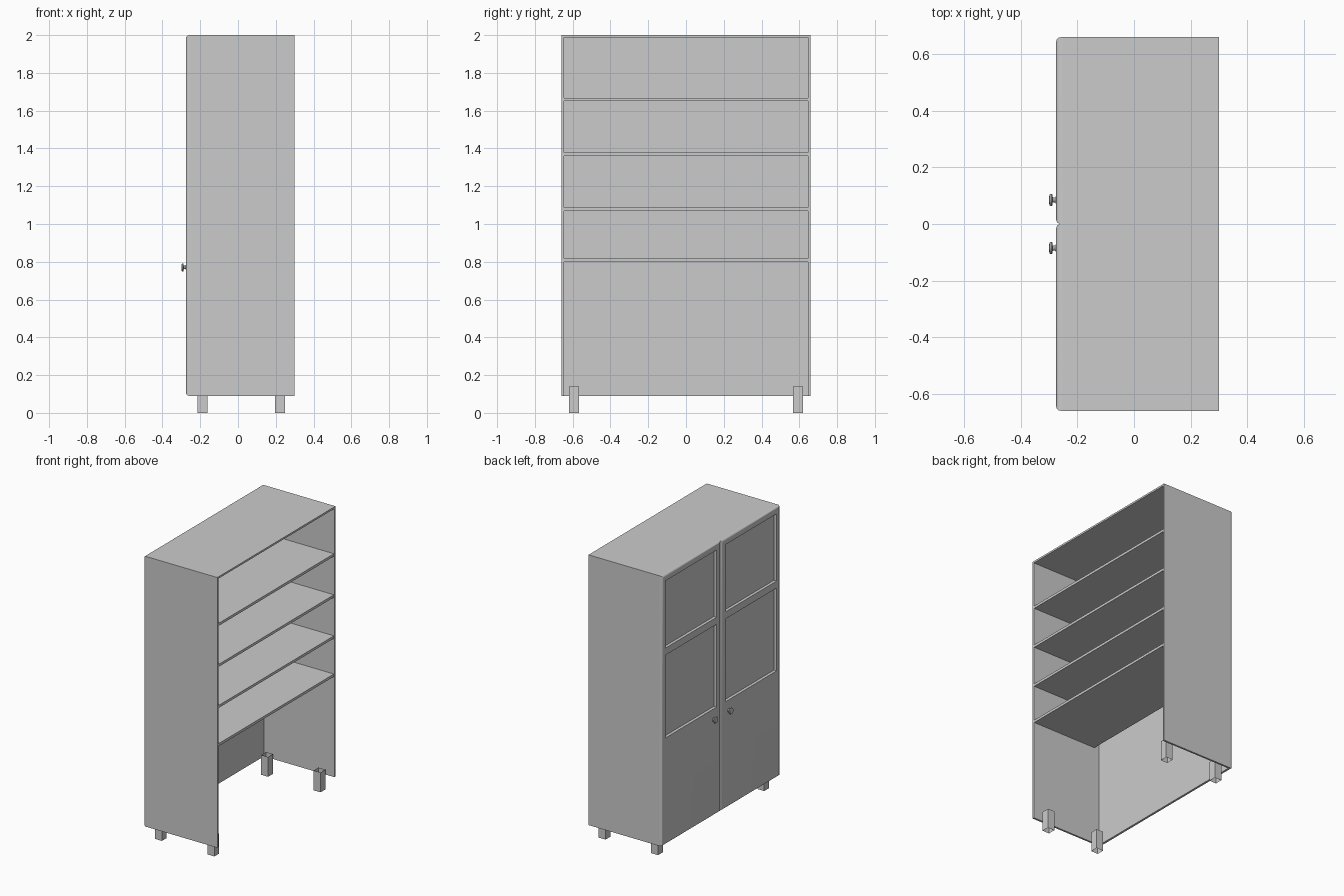
import bpy
import bmesh
from math import cos, sin, pi, radians

cube = bpy.data.objects.get("Cube")
if cube:
    bpy.data.objects.remove(cube, do_unlink=True)

grey = bpy.data.materials.new("plain grey")
grey.use_nodes = True
grey.diffuse_color = (0.6, 0.6, 0.6, 1)
grey.node_tree.nodes["Principled BSDF"].inputs["Base Color"].default_value = (0.6, 0.6, 0.6, 1)

HALF_W, BOTTOM, TOP = 0.66, 0.09, 2.0
FACE, CARCASS, BACK = -0.275, -0.25, 0.3
THICK = 0.013


def finish(name, bm):
    bmesh.ops.recalc_face_normals(bm, faces=bm.faces)
    mesh = bpy.data.meshes.new(name)
    bm.to_mesh(mesh)
    bm.free()
    mesh.materials.append(grey)
    obj = bpy.data.objects.new(name, mesh)
    bpy.context.scene.collection.objects.link(obj)
    return obj


def box_mesh(x, y, z):
    bm = bmesh.new()
    bmesh.ops.create_cube(bm, size=1)
    for v in bm.verts:
        v.co = [a + (b - a) * (c + 0.5) for (a, b), c in zip((x, y, z), v.co)]
    return bm


def box(name, x, y, z):
    return finish(name, box_mesh(x, y, z))


def smooth(obj):
    bpy.ops.object.select_all(action="DESELECT")
    obj.select_set(True)
    bpy.context.view_layer.objects.active = obj
    bpy.ops.object.shade_smooth_by_angle(angle=radians(35))


def door(name, side):
    """Door leaf with a rounded front border and two window openings."""
    bm = box_mesh((FACE, CARCASS), sorted((0, side * HALF_W)), (BOTTOM, TOP))
    rim = [e for e in bm.edges if all(v.co.x < FACE + 0.001 for v in e.verts)]
    bmesh.ops.bevel(bm, geom=rim, offset=0.016, segments=4, profile=0.5, affect="EDGES")
    obj = finish(name, bm)
    for low, high in WINDOWS:
        cutter = box("window_cutter", (-0.4, -0.1), sorted((side * 0.05, side * 0.62)), (low, high))
        cutter.hide_render = True
        cut = obj.modifiers.new("window", "BOOLEAN")
        cut.operation, cut.solver, cut.object = "DIFFERENCE", "EXACT", cutter
        bpy.context.view_layer.objects.active = obj
        bpy.ops.object.modifier_apply(modifier=cut.name)
        bpy.data.objects.remove(cutter, do_unlink=True)
    smooth(obj)


def knob(name, y, z):
    """Turned knob: flared foot, thin stem, flat rounded head."""
    profile = [(0, 0.014), (0.004, 0.009), (0.012, 0.009), (0.014, 0.02),
               (0.018, 0.022), (0.023, 0.019), (0.025, 0.012)]
    bm = bmesh.new()
    n = 20
    rings = [[bm.verts.new((FACE - d, y + r * cos(2 * pi * i / n), z + r * sin(2 * pi * i / n)))
              for i in range(n)] for d, r in profile]
    for a, b in zip(rings, rings[1:]):
        for i in range(n):
            j = (i + 1) % n
            bm.faces.new((a[i], a[j], b[j], b[i]))
    bm.faces.new(rings[0])
    bm.faces.new(rings[-1])
    smooth(finish(name, bm))


def leg(name, x, y):
    """Square tube leg, open at both ends."""
    h = 0.027
    bm = box_mesh((x - h, x + h), (y - h, y + h), (0, 0.14))
    bm.normal_update()
    caps = [f for f in bm.faces if abs(f.normal.z) > 0.5]
    bmesh.ops.delete(bm, geom=caps, context="FACES_ONLY")
    finish(name, bm)


WINDOWS = [(0.845, 1.43), (1.48, 1.955)]
INNER = HALF_W - THICK

# Carcass, open at the rear and underneath
box("top_panel", (CARCASS, BACK), (-INNER, INNER), (TOP - THICK, TOP))
for i, z in enumerate((0.8, 1.07, 1.36, 1.65)):
    box(f"shelf_{i + 1}", (-0.21, BACK - 0.003), (-INNER, INNER), (z, z + 0.018))

# Mirrored side panels, doors, panes, knobs and legs
for side, label in ((1, "left"), (-1, "right")):
    box(f"{label}_side_panel", (CARCASS, BACK), sorted((side * INNER, side * HALF_W)), (BOTTOM, TOP))
    door(f"{label}_door", side)
    for (low, high), level in zip(WINDOWS, ("lower", "upper")):
        box(f"{label}_{level}_pane", (CARCASS - 0.004, CARCASS),
            sorted((side * 0.05, side * 0.62)), (low, high))
    knob(f"{label}_knob", side * 0.085, 0.77)
    for x, place in ((-0.188, "front"), (0.222, "rear")):
        leg(f"{label}_{place}_leg", x, side * 0.593)
